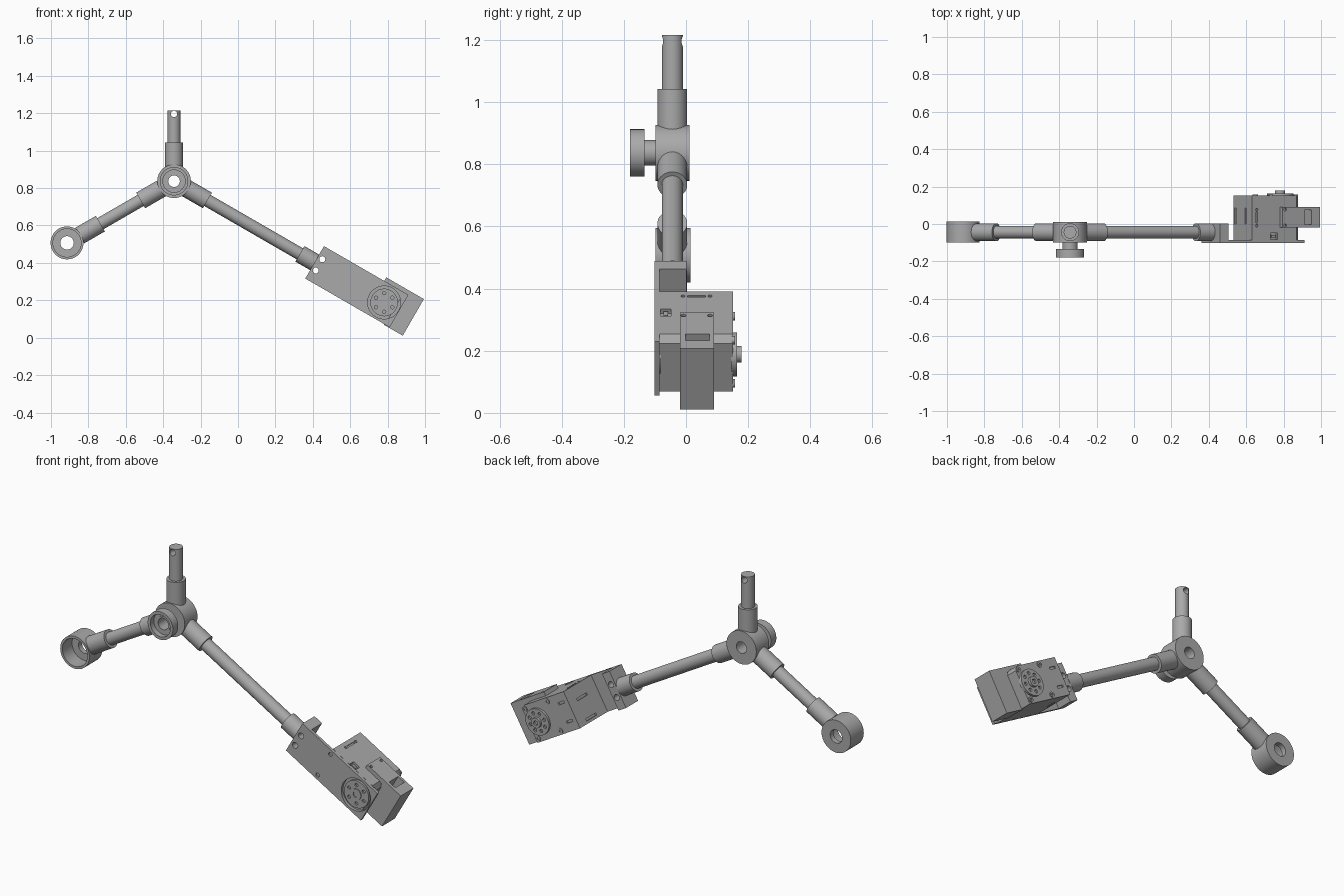
import bpy, math
from mathutils import Matrix, Vector

cube = bpy.data.objects.get("Cube")
if cube:
    bpy.data.objects.remove(cube, do_unlink=True)

grey = bpy.data.materials.new("plain grey")
grey.use_nodes = True
grey.diffuse_color = (0.4, 0.4, 0.4, 1)
grey.node_tree.nodes["Principled BSDF"].inputs["Base Color"].default_value = (0.4, 0.4, 0.4, 1)

HUB = Vector((-0.342, 0, 0.837))
RING = Vector((-0.914, 0, 0.507))
ROD_Y = -0.044


def frame(origin, degrees):
    """Local frame whose x runs along an arm and whose z is across it."""
    return Matrix.Translation(origin) @ Matrix.Rotation(math.radians(degrees), 4, "Y")


ARM, SHORT, UP = frame(HUB, 30), frame(HUB, 150), frame(HUB, -90)
HUB_F, RING_F, RING_ARM = frame(HUB, 0), frame(RING, 0), frame(RING, -30)


def finish(name, matrix):
    ob = bpy.context.object
    ob.name = name
    ob.matrix_world = matrix
    ob.data.transform(ob.matrix_world)
    ob.matrix_world = Matrix()
    ob.data.materials.append(grey)
    return ob


def box(name, f, x, y, z):
    bpy.ops.mesh.primitive_cube_add(size=1)
    mid = [(a + b) / 2 for a, b in (x, y, z)]
    size = [b - a for a, b in (x, y, z)]
    return finish(name, f @ Matrix.Translation(mid) @ Matrix.Diagonal((*size, 1)))


def cyl(name, f, r, a, b, axis="Y", at=(0, 0), sides=48):
    """Cylinder from a to b along a local axis; at gives the other two coordinates."""
    bpy.ops.mesh.primitive_cylinder_add(vertices=sides, radius=r, depth=b - a)
    m = (a + b) / 2
    if axis == "Y":
        place = Matrix.Translation((at[0], m, at[1])) @ Matrix.Rotation(math.pi / 2, 4, "X")
    elif axis == "X":
        place = Matrix.Translation((m, at[0], at[1])) @ Matrix.Rotation(math.pi / 2, 4, "Y")
    else:
        place = Matrix.Translation((at[0], at[1], m))
    return finish(name, f @ place)


def cut(ob, *cutters):
    for c in cutters:
        mod = ob.modifiers.new("cut", "BOOLEAN")
        mod.operation, mod.solver, mod.object = "DIFFERENCE", "EXACT", c
        bpy.ops.object.select_all(action="DESELECT")
        ob.select_set(True)
        bpy.context.view_layer.objects.active = ob
        bpy.ops.object.modifier_apply(modifier=mod.name)
        bpy.data.objects.remove(c, do_unlink=True)
    return ob


def hole(f, r, a, b, at=(0, 0), axis="Y", sides=32):
    return cyl("cutter", f, r, a, b, axis, at, sides)


def tube(name, f, r, a, b):
    return cyl(name, f, r, a, b, "X", (ROD_Y, 0))


# Central hub with its knob
cut(cyl("hub", HUB_F, 0.09, -0.098, 0.012), hole(HUB_F, 0.031, -0.2, 0.1))
cut(cyl("knob_neck", HUB_F, 0.041, -0.155, -0.096), hole(HUB_F, 0.031, -0.2, 0))
cut(cyl("knob", HUB_F, 0.076, -0.18, -0.134), hole(HUB_F, 0.06, -0.2, -0.15),
    hole(HUB_F, 0.031, -0.2, 0))

# Sockets and rods
for name, f in (("top", UP), ("short", SHORT), ("long", ARM)):
    tube(name + "_hub_socket", f, 0.048, 0.07, 0.206)
cut(tube("top_rod", UP, 0.034, 0.19, 0.379), hole(UP, 0.017, -0.2, 0.1, (0.359, 0)))
tube("short_rod", SHORT, 0.034, 0.19, 0.47)
tube("long_rod", ARM, 0.034, 0.19, 0.79)
tube("long_end_socket", ARM, 0.048, 0.777, 0.872)
tube("ring_socket", RING_ARM, 0.048, 0.078, 0.206)

# Open cup at the end of the short arm
cut(cyl("end_cup", RING_F, 0.088, -0.098, 0.014), hole(RING_F, 0.075, -0.2, -0.015, sides=48),
    hole(RING_F, 0.036, -0.2, 0.1))

# Mounting plate and its foot block
bolts = [(0.895, 0.035), (0.895, -0.035)]
screws = [(1.075, 0.077), (1.075, -0.077)]
cut(box("mount_plate", ARM, (0.868, 1.389), (-0.102, -0.086), (-0.1, 0.1)),
    *[hole(ARM, 0.016, -0.2, 0.1, p) for p in bolts],
    *[hole(ARM, 0.011, -0.2, -0.094, p) for p in screws],
    hole(ARM, 0.088, -0.2, 0, (1.297, 0), sides=64))
cut(box("foot_block", ARM, (0.868, 0.92), (-0.087, 0.002), (-0.1, 0.1)),
    *[hole(ARM, 0.016, -0.2, 0.1, p) for p in bolts])

# Motor body with vents, connector opening and chamfered far edge
body = box("motor_body", ARM, (1.066, 1.362), (-0.085, 0.152), (-0.1, 0.1))
chamfer = box("cutter", ARM @ Matrix.Translation((1.362, 0, 0.1)) @ Matrix.Rotation(math.pi / 4, 4, "Y"),
              (-0.1, 0.1), (-0.3, 0.3), (-0.016, 0.1))
vents = [box("cutter", ARM, (1.09, 1.1), (0.005, 0.063), (s * 0.1 - 0.008, s * 0.1 + 0.008))
         for s in (-1, 1)]
vents += [box("cutter", ARM, (1.05, 1.074), (0.0, 0.085), (v - 0.006, v + 0.006))
          for v in (-0.08, 0.03)]
vents += [hole(ARM, 0.007, 0.09, 0.2, (1.095, y), "Z", 16) for y in (-0.01, 0.077)]
vents += [box("cutter", ARM, (1.09, 1.13), (0.144, 0.2), (v - 0.006, v + 0.006))
          for v in (-0.05, 0.05)]
port = box("cutter", ARM, (1.18, 1.222), (-0.082, -0.048), (0.085, 0.2))
cut(body, chamfer, port, *vents)
box("connector", ARM, (1.188, 1.214), (-0.072, -0.058), (0.08, 0.097))

# Case screws on the back
for i, (u, v) in enumerate([(1.19, 0.08), (1.19, -0.08), (1.345, 0.08), (1.345, -0.08)]):
    cut(cyl(f"case_screw_{i}", ARM, 0.014, 0.148, 0.157, at=(u, v), sides=20),
        hole(ARM, 0.006, 0.152, 0.2, (u, v), sides=6))


# Output discs on both sides, each with a circle of small holes
def disc(name, r, a, b, out, count):
    holes = []
    for i in range(count):
        t = 2 * math.pi * i / count
        at = (1.297 + 0.68 * r * math.cos(t), 0.68 * r * math.sin(t))
        holes.append(hole(ARM, 0.009, *out, at, sides=16))
    return cut(cyl(name, ARM, r, a, b, at=(1.297, 0)), *holes)


disc("back_disc", 0.071, 0.145, 0.164, (0.155, 0.2), 8)
cut(cyl("back_hub", ARM, 0.027, 0.16, 0.178, at=(1.297, 0)), hole(ARM, 0.012, 0.168, 0.2, (1.297, 0)))
disc("front_disc", 0.074, -0.098, -0.08, (-0.2, -0.089), 6)
cut(cyl("front_hub", ARM, 0.03, -0.102, -0.09, at=(1.297, 0)), hole(ARM, 0.016, -0.2, -0.096, (1.297, 0)))

# End block with a lip over the motor
cut(box("end_block", ARM, (1.355, 1.472), (-0.02, 0.09), (-0.104, 0.122)),
    box("cutter", ARM, (1.377, 1.42), (-0.002, 0.076), (0.04, 0.2)))
cut(box("end_block_lip", ARM, (1.24, 1.357), (-0.02, 0.09), (0.095, 0.122)),
    *[hole(ARM, 0.008, 0.112, 0.2, (1.258, y), "Z", 16) for y in (-0.008, 0.077)])

# Smooth the round walls and keep edges sharp
bpy.ops.object.select_all(action="DESELECT")
for ob in bpy.context.scene.objects:
    if ob.type == "MESH":
        ob.select_set(True)
        bpy.context.view_layer.objects.active = ob
bpy.ops.object.shade_smooth_by_angle(angle=math.radians(30))
